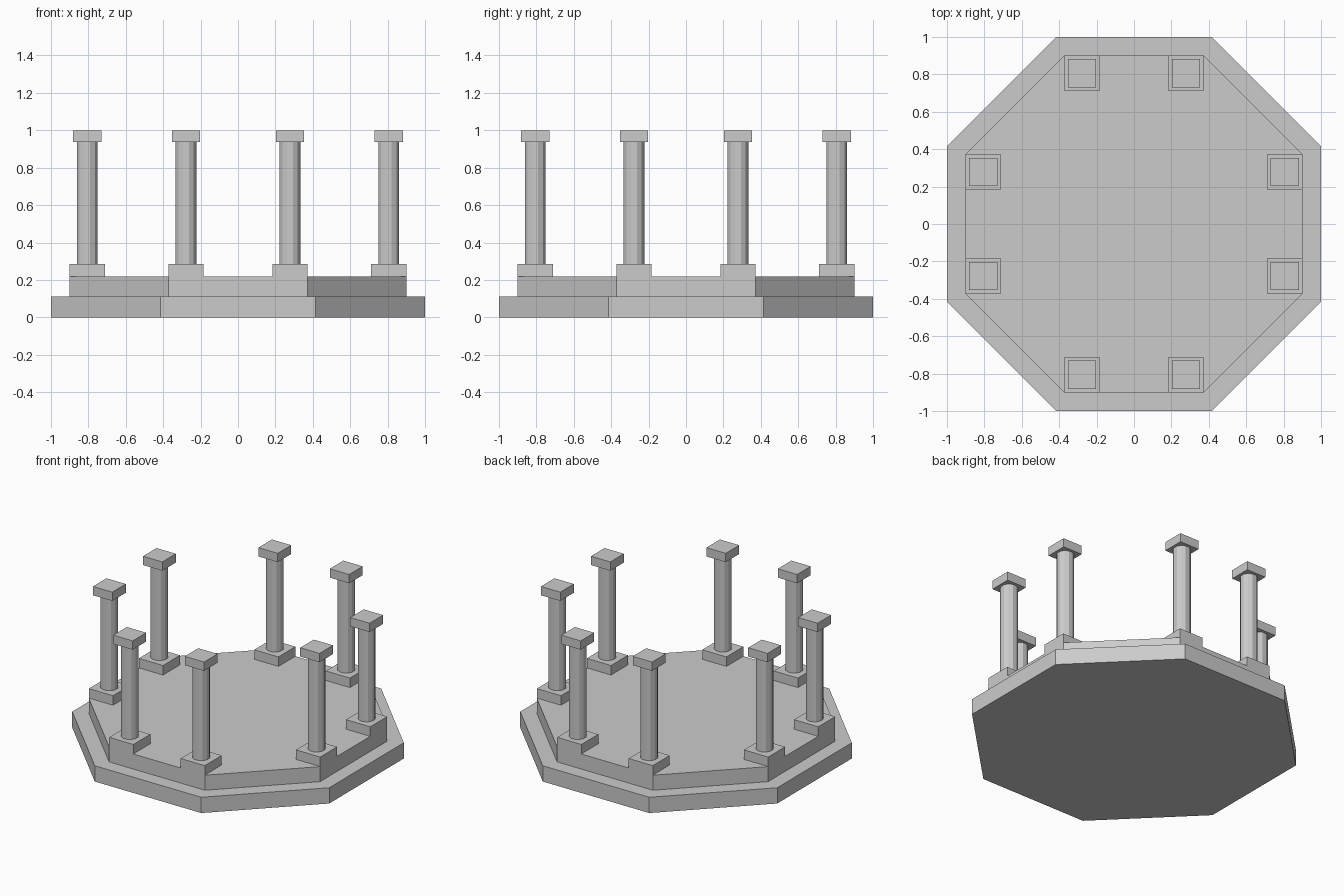
import bpy
from math import pi, cos

if "Cube" in bpy.data.objects:
    bpy.data.objects.remove(bpy.data.objects["Cube"])


def prism(name, sides, apothem, z0, z1, x=0, y=0):
    """Upright regular prism with a flat side facing the front."""
    bpy.ops.mesh.primitive_cylinder_add(
        vertices=sides, radius=apothem / cos(pi / sides), depth=z1 - z0,
        location=(x, y, (z0 + z1) / 2), rotation=(0, 0, pi / sides))
    obj = bpy.context.object
    obj.name = name
    return obj


# Two-step octagonal platform
prism("lower_step", 8, 1.0, 0, 0.111)
prism("upper_step", 8, 0.9, 0.111, 0.217)

# Eight columns, one at each corner of the upper step
a, b = 0.806, 0.278
for sx in (-1, 1):
    for sy in (-1, 1):
        for px, py in ((a, b), (b, a)):
            x, y = sx * px, sy * py
            prism("column_base", 4, 0.094, 0.215, 0.284, x, y)
            prism("column_shaft", 12, 0.055, 0.284, 0.938, x, y)
            prism("column_cap", 4, 0.075, 0.938, 1.0, x, y)
